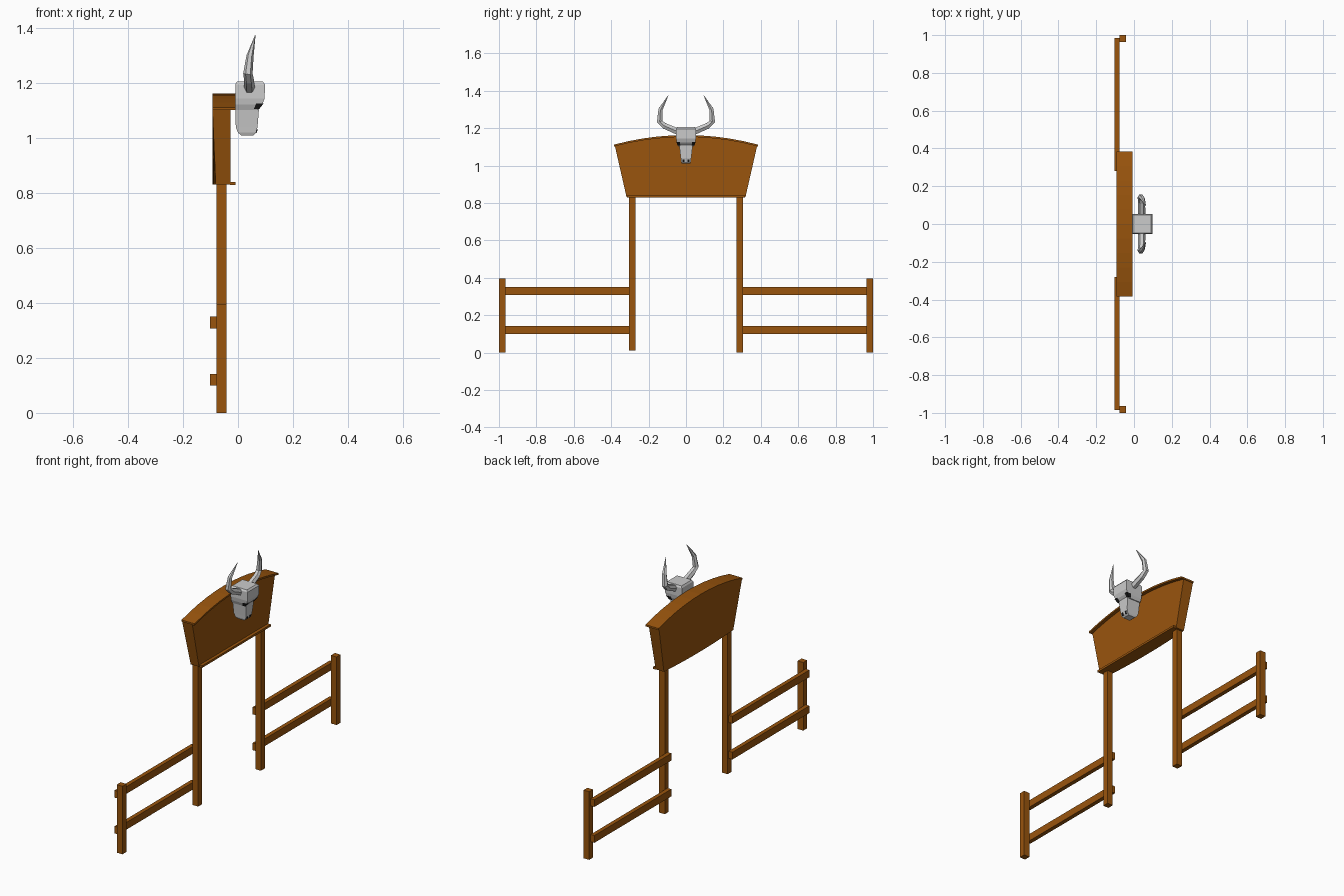
import bpy, bmesh
from math import cos, sin, pi
from mathutils import Vector

if "Cube" in bpy.data.objects:
    bpy.data.objects.remove(bpy.data.objects["Cube"])


def material(name, rgb):
    m = bpy.data.materials.new(name)
    m.diffuse_color = (*rgb, 1)
    m.use_nodes = True
    m.node_tree.nodes["Principled BSDF"].inputs["Base Color"].default_value = m.diffuse_color
    return m


WOOD = material("brown_wood", (0.32, 0.09, 0.004))
DARK = material("dark_hollow", (0.01, 0.01, 0.01))


def loft(name, rings, mat=None):
    """Skin a list of equal-length closed rings and cap both ends."""
    bm = bmesh.new()
    rows = [[bm.verts.new(p) for p in ring] for ring in rings]
    n = len(rows[0])
    for a, b in zip(rows, rows[1:]):
        for i in range(n):
            j = (i + 1) % n
            bm.faces.new((a[i], a[j], b[j], b[i]))
    bm.faces.new(rows[0])
    bm.faces.new(rows[-1])
    bmesh.ops.recalc_face_normals(bm, faces=bm.faces)
    me = bpy.data.meshes.new(name)
    bm.to_mesh(me)
    bm.free()
    ob = bpy.data.objects.new(name, me)
    bpy.context.collection.objects.link(ob)
    if mat:
        me.materials.append(mat)
    return ob


def rect(x0, x1, y0, y1, z):
    return [(x0, y0, z), (x1, y0, z), (x1, y1, z), (x0, y1, z)]


def box(name, x, y, z, mat=WOOD):
    return loft(name, [rect(*x, *y, h) for h in z], mat)


# Gate posts, fence posts and rails on both sides
for s, side in ((-1, "left"), (1, "right")):
    box(f"gate_post_{side}", (-0.078, -0.042), sorted((s * 0.27, s * 0.306)),
        (0.012 if s < 0 else 0.0, 0.835))
    box(f"fence_post_{side}", (-0.078, -0.042), sorted((s * 0.964, s * 1.0)), (0, 0.395))
    for k, z in (("lower", 0.1), ("upper", 0.308)):
        box(f"{k}_rail_{side}", (-0.102, -0.078), sorted((s * 0.28, s * 0.986)), (z, z + 0.042))

# Arched sign: flared board whose back bows slightly towards the bottom
STEPS = [i / 5 - 1 for i in range(11)]


def arch(t):
    return 1.112 + 0.051 * (1 - t * t)


loft("sign_board", [[(-0.093 + 0.012 * t * t, 0.318 * t, 0.832), (-0.028, 0.318 * t, 0.832),
                     (-0.028, 0.38 * t, arch(t) - 0.008), (-0.093, 0.38 * t, arch(t) - 0.008)]
                    for t in STEPS], WOOD)
loft("sign_top_trim", [[(x, 0.385 * t, arch(t) + dz)
                        for x, dz in ((-0.093, -0.01), (-0.009, -0.01), (-0.009, 0), (-0.093, 0))]
                       for t in STEPS], WOOD)
box("sign_bottom_trim", (-0.03, -0.01), (-0.315, 0.315), (0.829, 0.841))

# Skull: brow block and muzzle, as stacked sections (z, back x, front x, half width)
SKULL = {
    "skull_head": [(1.206, -0.004, 0.09, 0.047), (1.196, -0.01, 0.098, 0.053),
                   (1.145, -0.01, 0.097, 0.053), (1.122, -0.01, 0.088, 0.049),
                   (1.103, -0.01, 0.07, 0.041)],
    "skull_muzzle": [(1.115, -0.01, 0.077, 0.037), (1.04, -0.008, 0.071, 0.028),
                     (1.02, 0.0, 0.066, 0.026), (1.01, 0.012, 0.055, 0.022)],
}
for name, levels in SKULL.items():
    loft(name, [rect(x0, x1, -w, w, z) for z, x0, x1, w in levels])

# Horn path: (point, radius)
HORN = [((0.042, 0.04, 1.18), 0.02), ((0.04, 0.115, 1.212), 0.018),
        ((0.036, 0.141, 1.236), 0.017), ((0.044, 0.136, 1.3), 0.013),
        ((0.063, 0.095, 1.375), 0.001)]


def horn_rings(s):
    pts = [Vector((x, s * y, z)) for (x, y, z), r in HORN]
    rings = []
    for i, p in enumerate(pts):
        d = (pts[min(i + 1, len(pts) - 1)] - pts[max(i - 1, 0)]).normalized()
        u = Vector((1, 0, 0))
        u = (u - d * u.dot(d)).normalized()
        v = d.cross(u)
        r = HORN[i][1]
        rings.append([p + r * (cos(k * pi / 3) * u + sin(k * pi / 3) * v) for k in range(6)])
    return rings


# Horns, eye sockets and nostrils on both sides
for s, side in ((-1, "left"), (1, "right")):
    loft(f"horn_{side}", horn_rings(s))
    loft(f"eye_socket_{side}",
         [rect(0.066, 0.093, *sorted((s * 0.032, s * 0.0515)), 1.126),
          rect(0.058, 0.077, *sorted((s * 0.03, s * 0.045)), 1.106)], DARK)
    loft(f"nostril_{side}",
         [rect(0.055, 0.0725, *sorted((s * 0.009, s * 0.02)), 1.032),
          rect(0.05, 0.067, *sorted((s * 0.008, s * 0.018)), 1.018)], DARK)
